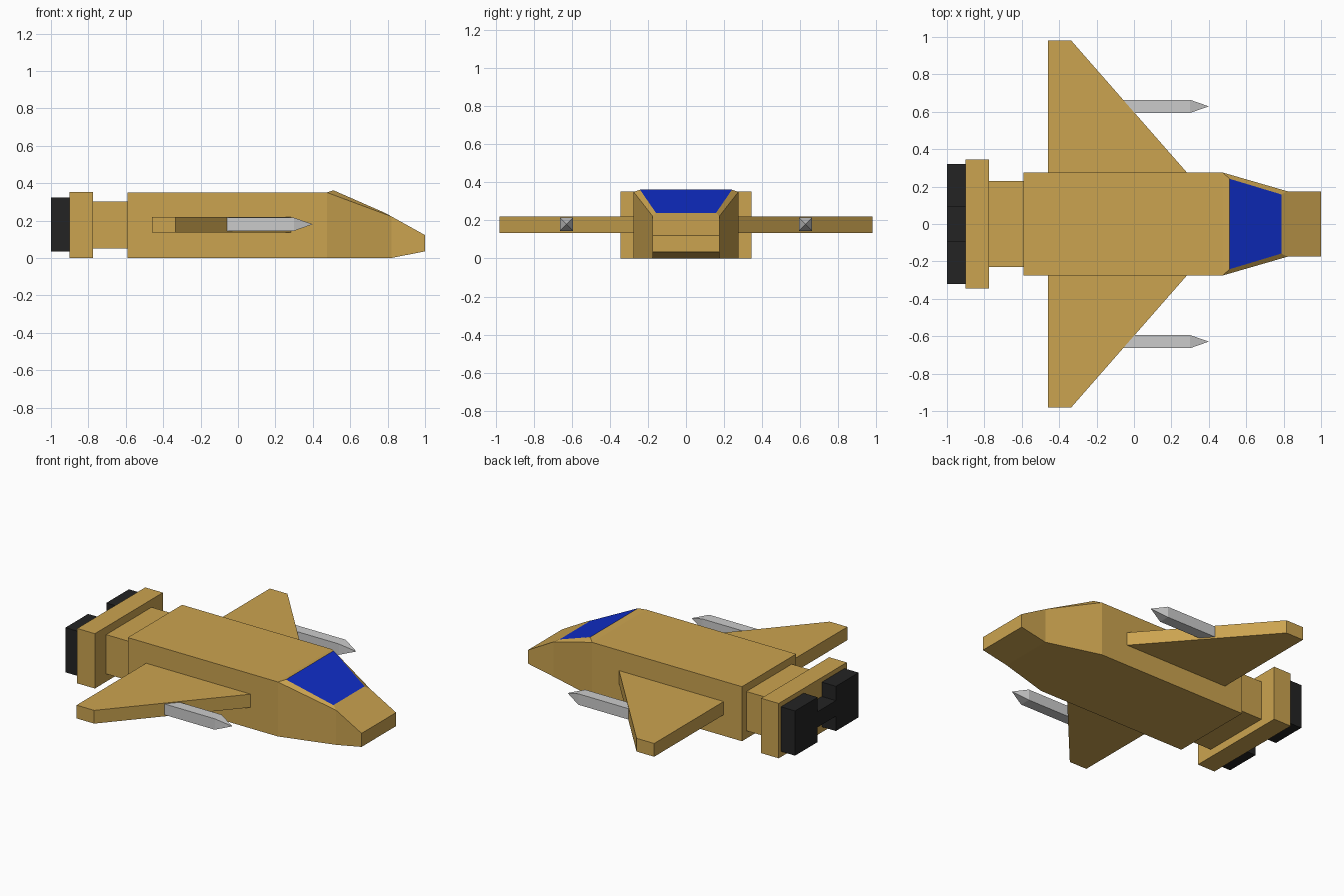
import bpy
import bmesh

cube = bpy.data.objects.get("Cube")
if cube:
    bpy.data.objects.remove(cube, do_unlink=True)


def material(name, rgb):
    m = bpy.data.materials.new(name)
    m.use_nodes = True
    m.diffuse_color = (*rgb, 1)
    bsdf = next(n for n in m.node_tree.nodes if n.type == "BSDF_PRINCIPLED")
    bsdf.inputs["Base Color"].default_value = (*rgb, 1)
    return m


GOLD = material("gold hull", (0.60, 0.37, 0.08))
BLUE = material("blue glass", (0.005, 0.027, 0.58))
GREY = material("light grey", (0.60, 0.60, 0.60))
BLACK = material("engine black", (0.017, 0.017, 0.017))


def loft(name, rings, mats, mirror=False, start_cap=True):
    """Skin matching rings of points into a closed flat-shaded solid."""
    bm = bmesh.new()
    rows = [[bm.verts.new(p) for p in ring] for ring in rings]
    n = len(rows[0])
    for a, b in zip(rows, rows[1:]):
        for i in range(n):
            j = (i + 1) % n
            bm.faces.new((a[i], a[j], b[j], b[i]))
    if start_cap:
        bm.faces.new(rows[0][::-1])
    end = bm.faces.new(rows[-1])
    end.material_index = len(mats) - 1  # last material goes on the end cap
    bmesh.ops.remove_doubles(bm, verts=bm.verts, dist=0.0005)
    bmesh.ops.recalc_face_normals(bm, faces=bm.faces)
    mesh = bpy.data.meshes.new(name)
    bm.to_mesh(mesh)
    bm.free()
    for m in mats:
        mesh.materials.append(m)
    obj = bpy.data.objects.new(name, mesh)
    bpy.context.scene.collection.objects.link(obj)
    if mirror:
        mod = obj.modifiers.new("Mirror", "MIRROR")
        mod.use_axis = (False, True, False)
    return obj


def section(x, half, low, high, y=0):
    """Rectangular cross-section at a station along the hull."""
    return [(x, y - half, low), (x, y + half, low),
            (x, y + half, high), (x, y - half, high)]


# Fuselage with tapered nose
loft("fuselage", [section(-0.59, 0.275, 0, 0.35), section(0.475, 0.275, 0, 0.35),
                  section(0.82, 0.175, 0, 0.222), section(1.0, 0.175, 0.035, 0.122)], [GOLD])

# Raised windshield with a sloped frame
frame = [(0.475, -0.275, 0.35), (0.82, -0.175, 0.222),
         (0.82, 0.175, 0.222), (0.475, 0.275, 0.35)]
glass = [(0.51, -0.242, 0.362), (0.788, -0.158, 0.24),
         (0.788, 0.158, 0.24), (0.51, 0.242, 0.362)]
loft("windshield", [frame, glass], [GOLD, BLUE], start_cap=False)

# Tail neck and flange
loft("tail_neck", [section(-0.8, 0.23, 0.05, 0.302), section(-0.57, 0.23, 0.05, 0.302)], [GOLD])
loft("tail_flange", [section(-0.9, 0.345, 0, 0.352), section(-0.775, 0.345, 0, 0.352)], [GOLD])

# Twin engine blocks joined by a middle bridge
outer, inner, low, high, b_low, b_high = 0.322, 0.092, 0.035, 0.322, 0.13, 0.23
profile = [(-outer, low), (-inner, low), (-inner, b_low), (inner, b_low),
           (inner, low), (outer, low), (outer, high), (inner, high),
           (inner, b_high), (-inner, b_high), (-inner, high), (-outer, high)]
loft("engine_block", [[(x, y, z) for y, z in profile] for x in (-1.0, -0.89)], [BLACK])

# Swept wings
plan = [(-0.46, 0.25), (-0.46, 0.98), (-0.335, 0.98), (0.283, 0.275), (0.283, 0.25)]
loft("wings", [[(x, y, z) for x, y in plan] for z in (0.135, 0.22)], [GOLD], mirror=True)

# Pointed missiles on the leading edges
loft("missiles", [section(-0.1, 0.035, 0.145, 0.215, 0.629),
                  section(0.3, 0.035, 0.145, 0.215, 0.629),
                  section(0.4, 0, 0.18, 0.18, 0.629)], [GREY], mirror=True)
